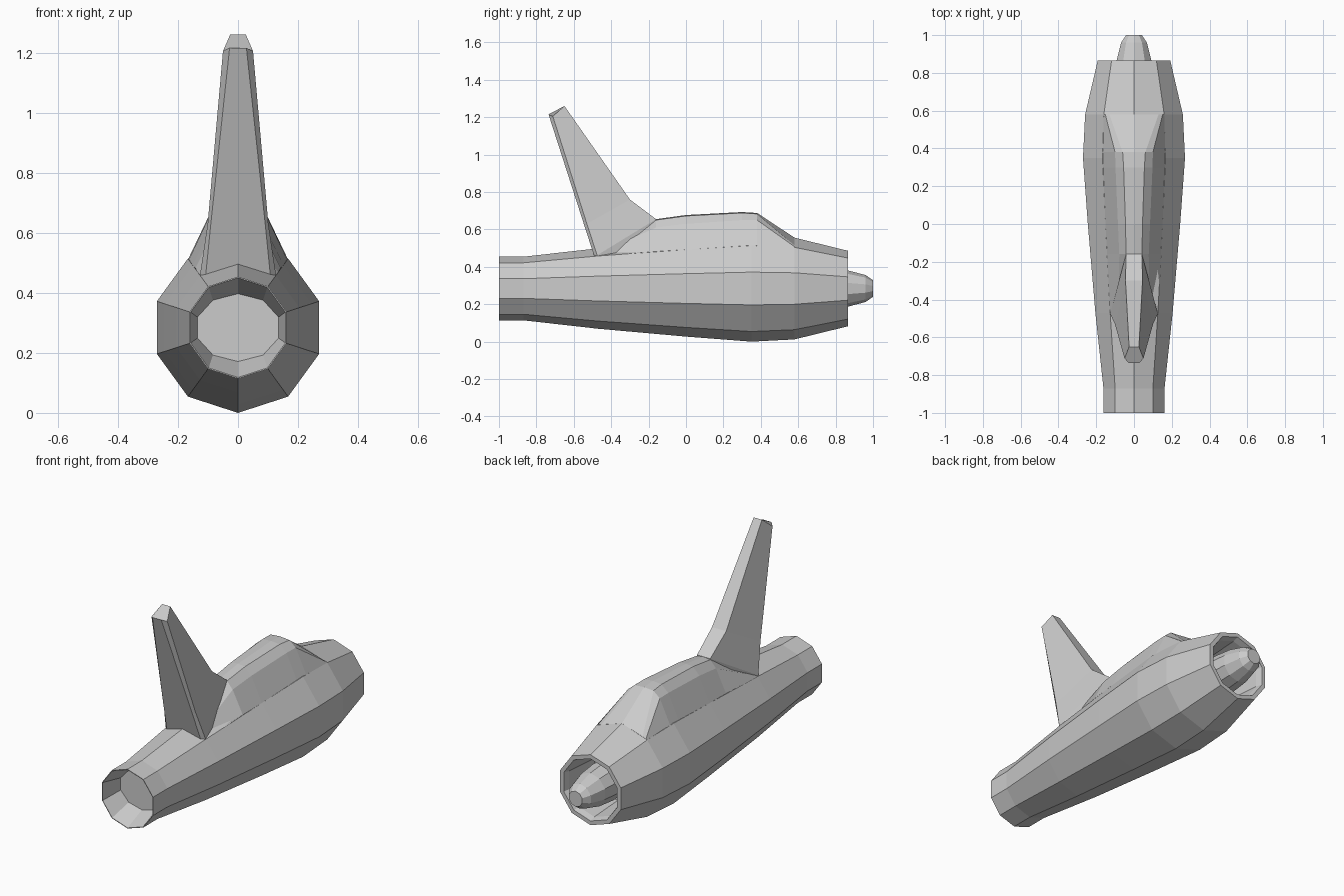
import bpy, bmesh, math

CZ = 0.284   # height of the fuselage axis


def loft(name, rings, caps=True):
    """Skin a list of equal-length closed rings of 3D points."""
    bm = bmesh.new()
    vs = [[bm.verts.new(p) for p in ring] for ring in rings]
    n = len(vs[0])
    for a, b in zip(vs, vs[1:]):
        for i in range(n):
            j = (i + 1) % n
            bm.faces.new((a[i], a[j], b[j], b[i]))
    if caps:
        bm.faces.new(vs[0])
        bm.faces.new(vs[-1])
    bmesh.ops.recalc_face_normals(bm, faces=bm.faces)
    me = bpy.data.meshes.new(name)
    bm.to_mesh(me)
    bm.free()
    ob = bpy.data.objects.new(name, me)
    bpy.context.collection.objects.link(ob)
    return ob


def decagon(y, rx, rz=None):
    """Ten-sided ring with a corner at top and bottom."""
    rz = rz or rx
    return [(rx * math.sin(k * math.pi / 5), y, CZ + rz * math.cos(k * math.pi / 5))
            for k in range(10)]


def mirrored(half):
    """Close a half ring of (x, y, z) points by reflecting it across x = 0."""
    return half + [(-x, y, z) for x, y, z in reversed(half) if x > 0]


# Fuselage shell: exhaust recess, outer skin, nose lip and intake recess
loft("fuselage", [decagon(*s) for s in [
    (-0.87, 0.142, 0.113), (-1.0, 0.166), (-1.0, 0.17), (-0.87, 0.17),
    (-0.47, 0.215), (0.0, 0.257), (0.35, 0.284), (0.58, 0.272),
    (0.865, 0.202), (0.865, 0.178), (0.83, 0.168), (0.62, 0.155)]])

# Nose spinner inside the intake
loft("spinner", [decagon(*s) for s in [
    (0.61, 0.10), (0.75, 0.108), (0.865, 0.097), (0.96, 0.072), (1.0, 0.044)]])

# Raised canopy and spine: shoulder, side break, roof edge and ridge per station
stations = [
    (-0.48, (0.125, 0.456), (0.08, 0.468), (0.04, 0.485), 0.499),
    (-0.16, (0.142, 0.482), (0.078, 0.61), (0.042, 0.65), 0.655),
    (0.00, (0.151, 0.492), (0.085, 0.63), (0.045, 0.672), 0.677),
    (0.30, (0.164, 0.509), (0.098, 0.65), (0.055, 0.688), 0.693),
    (0.38, (0.166, 0.512), (0.100, 0.65), (0.060, 0.683), 0.688),
    (0.58, (0.160, 0.504), (0.152, 0.508), (0.130, 0.515), 0.556)]
loft("canopy_spine", [mirrored(
    [(0, y, ridge), (roof[0], y, roof[1]), (side[0], y, side[1]),
     (base[0], y, base[1]), (base[0] * 0.8, y, base[1] - 0.1)])
    for y, base, side, roof, ridge in stations])

# Tail fin: leading edge, widest line and trailing edge at each level
levels = [
    ((0.035, -0.14, 0.52), (0.115, -0.45, 0.38), (0.100, -0.47, 0.38)),
    ((0.042, -0.16, 0.655), (0.126, -0.475, 0.462), (0.108, -0.49, 0.455)),
    ((0.045, -0.30, 0.76), (0.101, -0.530, 0.63), (0.091, -0.545, 0.625)),
    ((0.026, -0.65, 1.26), (0.050, -0.712, 1.205), (0.028, -0.735, 1.215))]
loft("tail_fin", [mirrored(list(level)) for level in levels])
